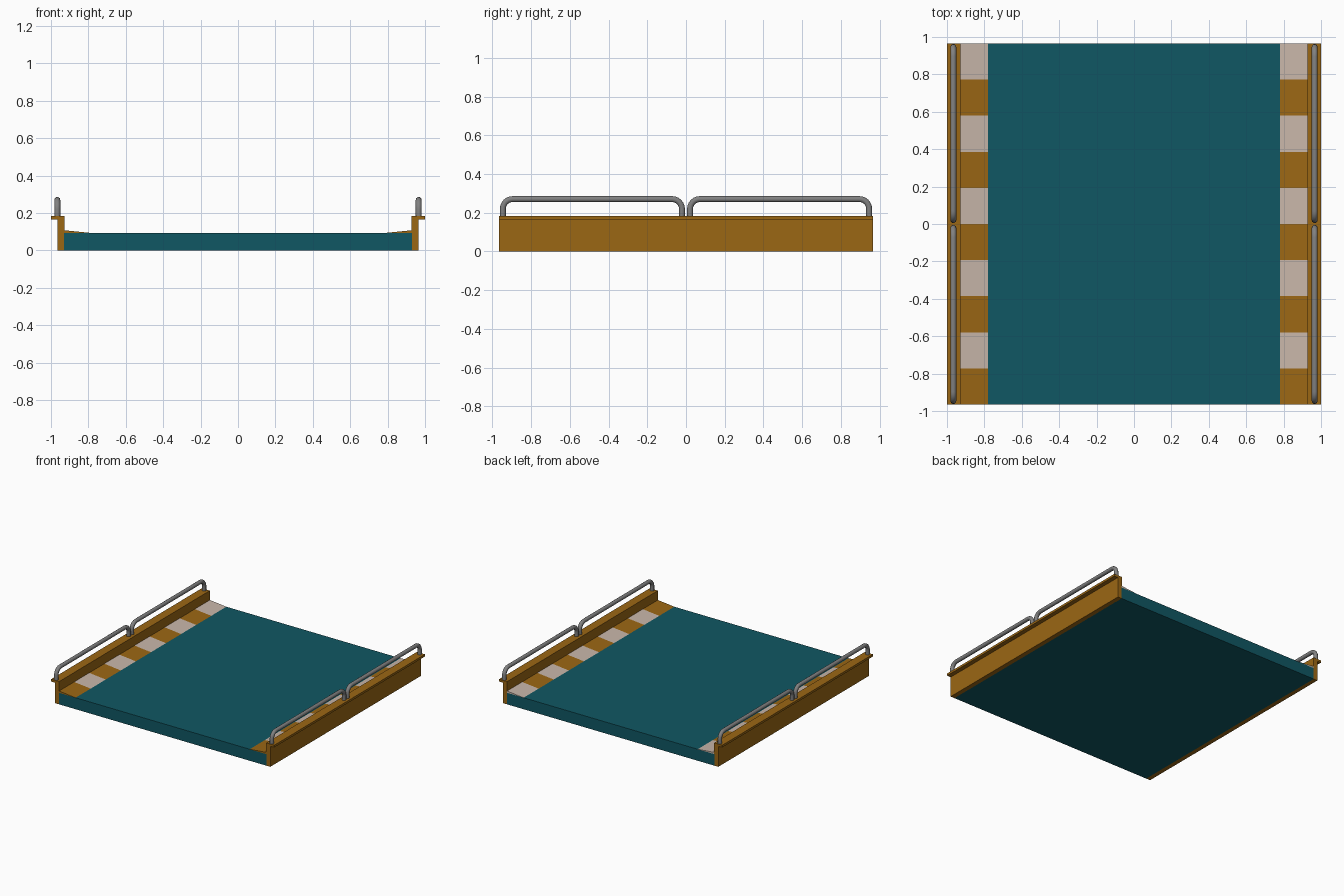
import bpy, bmesh, math

if "Cube" in bpy.data.objects:
    bpy.data.objects.remove(bpy.data.objects["Cube"])

L = 0.965  # half length along y


def material(name, rgb):
    m = bpy.data.materials.new(name)
    m.diffuse_color = (*rgb, 1)
    m.use_nodes = True
    m.node_tree.nodes["Principled BSDF"].inputs["Base Color"].default_value = m.diffuse_color
    return m


ochre = material("ochre_paint", (0.33, 0.135, 0.007))
pale = material("pale_paint", (0.58, 0.47, 0.40))
teal = material("teal_deck", (0.005, 0.095, 0.125))
steel = material("steel", (0.22, 0.22, 0.22))


def prism(name, profile, y0, y1, mat):
    """Extrude an x-z profile from y0 to y1."""
    bm = bmesh.new()
    face = bm.faces.new([bm.verts.new((x, y0, z)) for x, z in profile])
    ext = bmesh.ops.extrude_face_region(bm, geom=[face])
    verts = [g for g in ext["geom"] if isinstance(g, bmesh.types.BMVert)]
    bmesh.ops.translate(bm, verts=verts, vec=(0, y1 - y0, 0))
    bmesh.ops.recalc_face_normals(bm, faces=bm.faces)
    me = bpy.data.meshes.new(name)
    bm.to_mesh(me)
    bm.free()
    me.materials.append(mat)
    ob = bpy.data.objects.new(name, me)
    bpy.context.collection.objects.link(ob)
    return ob


def rail(name, x, y0, y1):
    """Tube handrail: two legs and a top bar with rounded corners."""
    top, base, r = 0.27, 0.18, 0.05
    pts = [(y0, base)]
    for cy, start in ((y0 + r, 180), (y1 - r, 90)):
        for i in range(7):
            a = math.radians(start - 15 * i)
            pts.append((cy + r * math.cos(a), top - r + r * math.sin(a)))
    pts.append((y1, base))
    cu = bpy.data.curves.new(name, "CURVE")
    cu.dimensions = "3D"
    cu.bevel_depth = 0.016
    cu.bevel_resolution = 3
    cu.use_fill_caps = True
    sp = cu.splines.new("POLY")
    sp.points.add(len(pts) - 1)
    for p, (y, z) in zip(sp.points, pts):
        p.co = (x, y, z, 1)
    sp.use_smooth = True
    cu.materials.append(steel)
    ob = bpy.data.objects.new(name, cu)
    bpy.context.collection.objects.link(ob)


# Deck slab
prism("deck", [(-0.93, 0), (0.93, 0), (0.93, 0.093), (-0.93, 0.093)], -L, L, teal)

for s, side in ((-1, "left"), (1, "right")):
    # Side wall with an outward top flange
    wall = [(0.928, 0), (0.965, 0), (0.965, 0.166), (1.0, 0.166),
            (1.0, 0.184), (0.928, 0.184)]
    prism(f"{side}_wall", [(s * x, z) for x, z in wall], -L, L, ochre)

    # Striped sloping kerb
    kerb = [(0.78, 0.093), (0.93, 0.093), (0.93, 0.108)]
    step = 2 * L / 10
    for i in range(10):
        prism(f"{side}_kerb_stripe_{i}", [(s * x, z) for x, z in kerb],
              -L + i * step, -L + (i + 1) * step, pale if i % 2 else ochre)

    # Handrails
    rail(f"{side}_front_rail", s * 0.966, -0.946, -0.021)
    rail(f"{side}_back_rail", s * 0.966, 0.021, 0.946)
